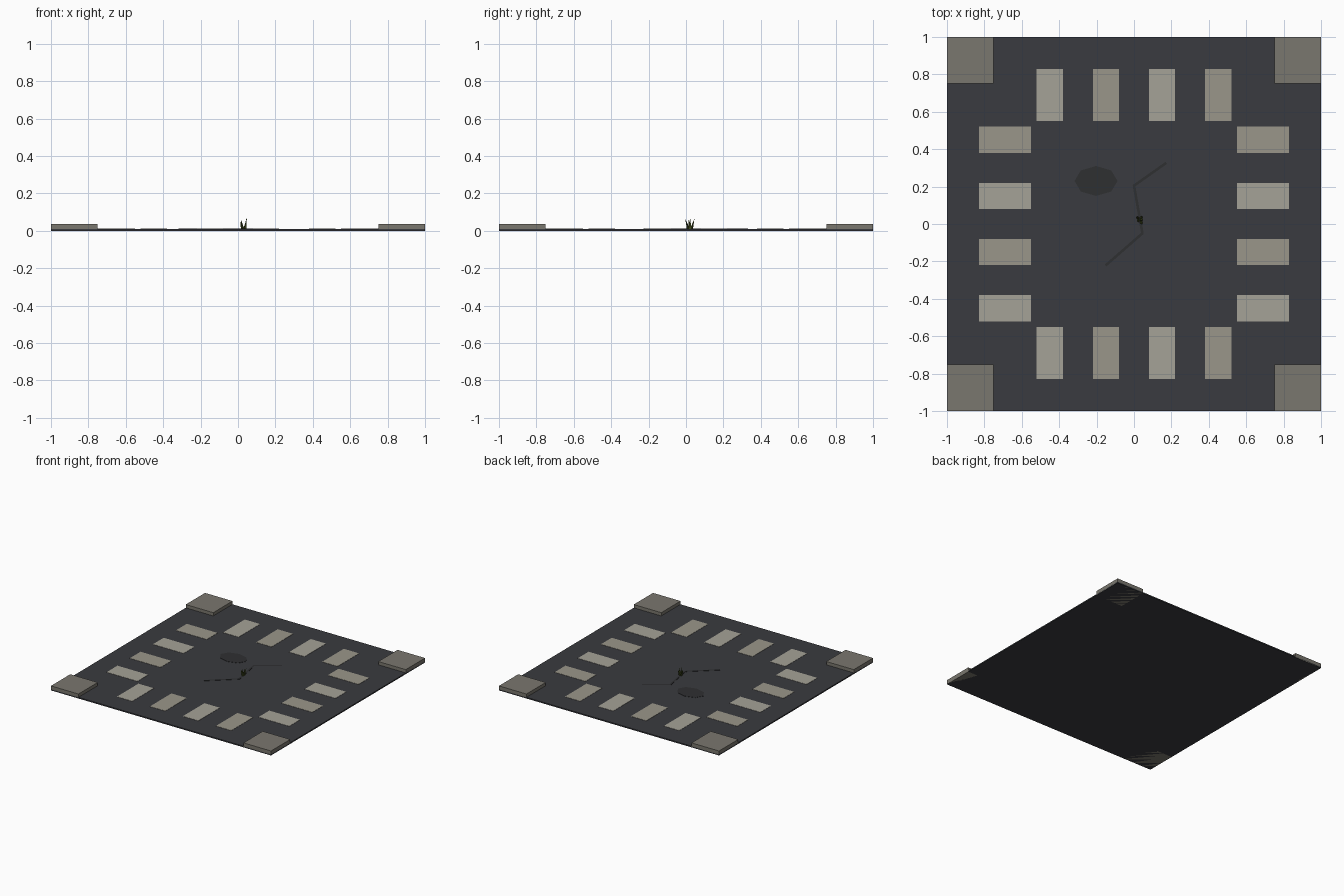
import bpy, bmesh, math
from mathutils import Vector, Matrix

if "Cube" in bpy.data.objects:
    bpy.data.objects.remove(bpy.data.objects["Cube"])


def material(name, rgb):
    m = bpy.data.materials.new(name)
    m.diffuse_color = (*rgb, 1)
    m.use_nodes = True
    m.node_tree.nodes["Principled BSDF"].inputs["Base Color"].default_value = m.diffuse_color
    return m


ASPHALT = material("asphalt", (0.042, 0.044, 0.05))
CURB = material("curb", (0.195, 0.184, 0.156))
PAINT = [material("paint_light", (0.376, 0.361, 0.31)),
         material("paint_worn", (0.323, 0.305, 0.254))]
DARK = material("dark_patch", (0.028, 0.029, 0.031))
GRASS = material("grass", (0.06, 0.08, 0.015))


def finish(name, bm, mat):
    mesh = bpy.data.meshes.new(name)
    bm.to_mesh(mesh)
    bm.free()
    mesh.materials.append(mat)
    ob = bpy.data.objects.new(name, mesh)
    bpy.context.collection.objects.link(ob)
    return ob


def add_box(bm, x, y, z0, z1, sx, sy, angle=0):
    mat = (Matrix.Translation((x, y, (z0 + z1) / 2)) @ Matrix.Rotation(angle, 4, 'Z')
           @ Matrix.Diagonal((sx, sy, z1 - z0, 1)))
    bmesh.ops.create_cube(bm, size=1, matrix=mat)


def box(name, mat, *args):
    bm = bmesh.new()
    add_box(bm, *args)
    return finish(name, bm, mat)


TOP = 0.01

# Road slab and raised pavement corners
box("road_slab", ASPHALT, 0, 0, 0, TOP, 2, 2)
for sx in (-1, 1):
    for sy in (-1, 1):
        box("pavement_corner", CURB, sx * 0.875, sy * 0.875, 0, 0.037, 0.25, 0.25)

# Four zebra crossings of four stripes, alternating fresh and worn paint
for side in (-1, 1):
    for i, p in enumerate((-0.45, -0.15, 0.15, 0.45)):
        paint = PAINT[i % 2]
        box("crossing_stripe", paint, p, side * 0.69, TOP - 0.002, TOP + 0.002, 0.14, 0.28)
        box("crossing_stripe", paint, side * 0.69, p, TOP - 0.002, TOP + 0.002, 0.28, 0.14)

# Octagonal repair patch
bm = bmesh.new()
bmesh.ops.create_cone(bm, cap_ends=True, segments=8, radius1=1, radius2=1, depth=0.004,
                      matrix=Matrix.Translation((-0.203, 0.23, TOP))
                      @ Matrix.Diagonal((0.115, 0.08, 1, 1)))
finish("repair_patch", bm, DARK)

# Zigzag crack in the asphalt
bm = bmesh.new()
path = [Vector(p) for p in ((-0.15, -0.22), (0.045, -0.05), (0.0, 0.205), (0.17, 0.325))]
for a, b in zip(path, path[1:]):
    mid, d = (a + b) / 2, b - a
    add_box(bm, mid.x, mid.y, TOP - 0.002, TOP + 0.002, d.length + 0.006, 0.014,
            math.atan2(d.y, d.x))
finish("road_crack", bm, DARK)

# Weed tuft: thin three-sided blades leaning outwards
bm = bmesh.new()
for x, y, tip_z in ((0.045, -0.004, 0.066), (0.016, 0.015, 0.06), (0.048, 0.022, 0.07),
                    (0.044, 0.045, 0.064), (0.012, 0.042, 0.052)):
    tip = Vector((x, y, tip_z))
    centre = Vector((0.031, 0.021, TOP - 0.001)).lerp(Vector((x, y, TOP - 0.001)), 0.35)
    d = tip - centre
    bmesh.ops.create_cone(bm, cap_ends=True, segments=3, radius1=0.009, radius2=0,
                          depth=d.length,
                          matrix=Matrix.Translation((centre + tip) / 2)
                          @ d.to_track_quat('Z', 'Y').to_matrix().to_4x4())
bmesh.ops.remove_doubles(bm, verts=bm.verts, dist=1e-5)
finish("weed_tuft", bm, GRASS)

# Settle the blade roots above the slab's underside
for ob in bpy.data.objects:
    if ob.name.startswith("weed_tuft"):
        for v in ob.data.vertices:
            v.co.z = max(v.co.z, 0.004)
